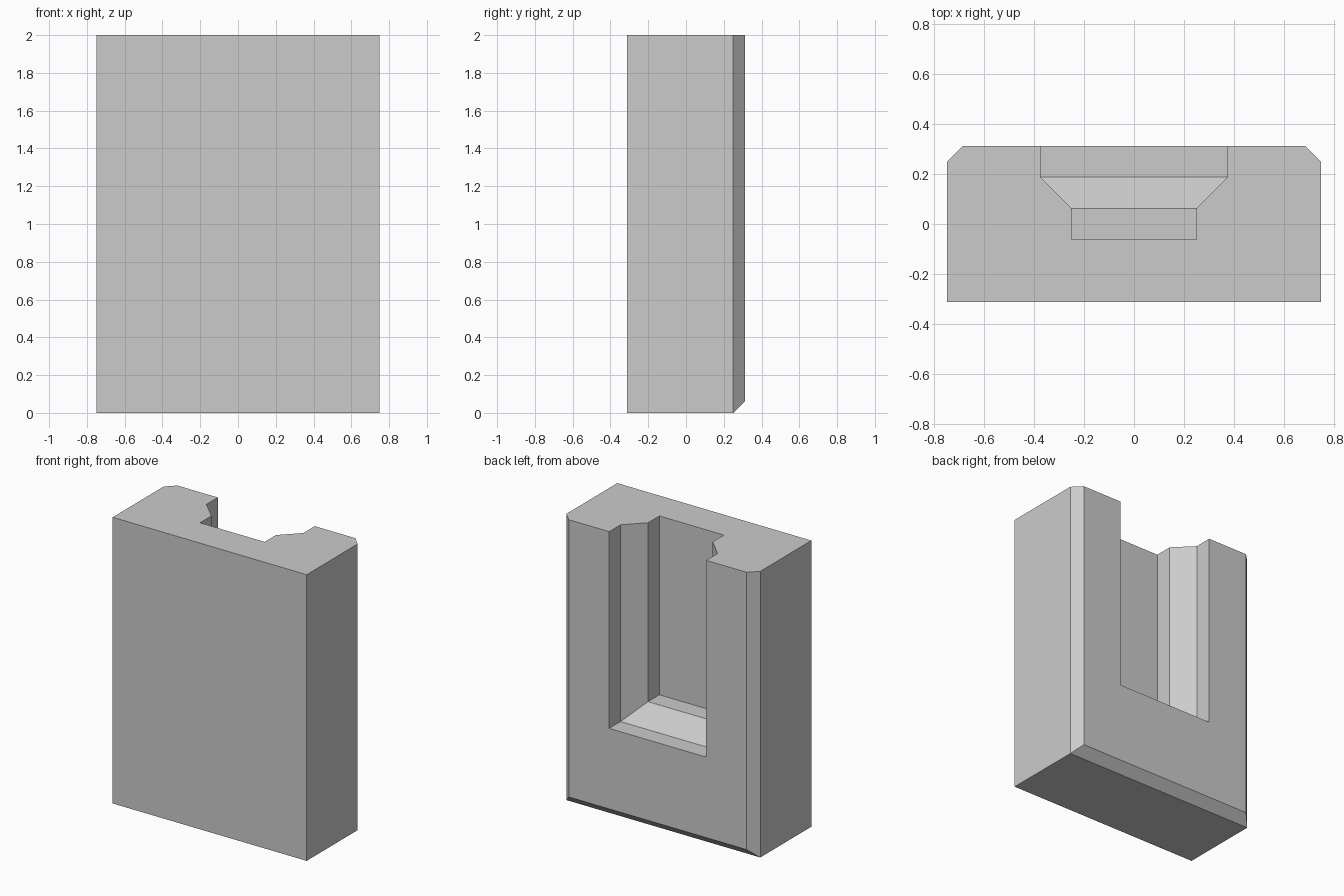
import bpy, bmesh

if "Cube" in bpy.data.objects:
    bpy.data.objects.remove(bpy.data.objects["Cube"])


def loft_along_y(name, sections):
    """Solid through rectangles given as (y, half_width, z_bottom, z_top), front to back."""
    bm = bmesh.new()
    rings = [[bm.verts.new((x, y, z)) for x, z in
              ((-w, z0), (w, z0), (w, z1), (-w, z1))]
             for y, w, z0, z1 in sections]
    for a, b in zip(rings, rings[1:]):
        for i in range(4):
            j = (i + 1) % 4
            bm.faces.new((a[i], a[j], b[j], b[i]))
    bm.faces.new(rings[0])
    bm.faces.new(rings[-1])
    bmesh.ops.recalc_face_normals(bm, faces=bm.faces)
    mesh = bpy.data.meshes.new(name)
    bm.to_mesh(mesh)
    bm.free()
    obj = bpy.data.objects.new(name, mesh)
    bpy.context.collection.objects.link(obj)
    return obj


# Slab with its back side and bottom edges chamfered
block = loft_along_y("slotted_block", [
    (-0.3125, 0.75, 0, 2),
    (0.25, 0.75, 0, 2),
    (0.3125, 0.6875, 0.0625, 2),
])

# Stepped slot, open at the back and top, narrowing through a bevel
cutter = loft_along_y("slot_cutter", [
    (-0.0625, 0.25, 0.75, 2.2),
    (0.0625, 0.25, 0.75, 2.2),
    (0.1875, 0.375, 0.625, 2.2),
    (0.5, 0.375, 0.625, 2.2),
])
cutter.hide_render = True
cutter.hide_viewport = False

# Cut the slot, then discard the cutter
cut = block.modifiers.new("slot", 'BOOLEAN')
cut.operation = 'DIFFERENCE'
cut.solver = 'EXACT'
cut.object = cutter
bpy.context.view_layer.objects.active = block
block.select_set(True)
bpy.ops.object.modifier_apply(modifier=cut.name)
bpy.data.objects.remove(cutter, do_unlink=True)
